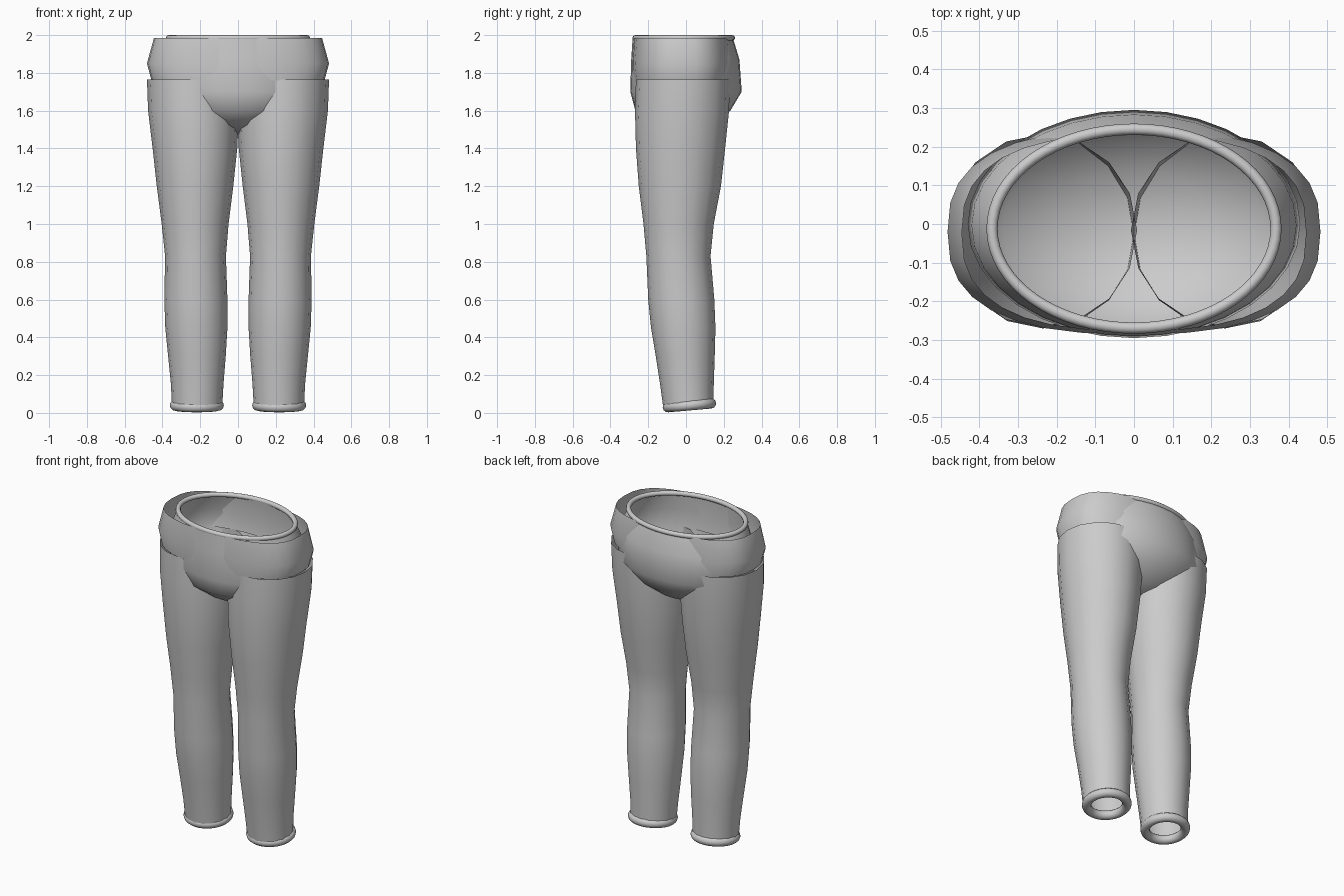
import bpy, bmesh, math
from mathutils import Matrix, Vector

if "Cube" in bpy.data.objects:
    bpy.data.objects.remove(bpy.data.objects["Cube"])

cloth = bpy.data.materials.new("grey_cloth")
cloth.diffuse_color = (0.6, 0.6, 0.6, 1)
cloth.use_nodes = True
cloth.node_tree.nodes["Principled BSDF"].inputs["Base Color"].default_value = cloth.diffuse_color


def finish(name, bm, angle=60):
    bmesh.ops.recalc_face_normals(bm, faces=bm.faces)
    me = bpy.data.meshes.new(name)
    bm.to_mesh(me)
    bm.free()
    ob = bpy.data.objects.new(name, me)
    bpy.context.collection.objects.link(ob)
    me.materials.append(cloth)
    bpy.ops.object.select_all(action='DESELECT')
    ob.select_set(True)
    bpy.context.view_layer.objects.active = ob
    bpy.ops.object.shade_smooth_by_angle(angle=math.radians(angle))
    return ob


def loft(name, sections, sides, power=2.0, tip=None):
    """Open shell through oval sections (z, x0, x1, y0, y1), optionally closed at a tip."""
    bm = bmesh.new()
    rings = []
    for z, x0, x1, y0, y1 in sections:
        ring = []
        for i in range(sides):
            a = 2 * math.pi * i / sides
            c, s = math.cos(a), math.sin(a)
            px = math.copysign(abs(c) ** (2 / power), c)
            py = math.copysign(abs(s) ** (2 / power), s)
            ring.append(bm.verts.new(((x0 + x1) / 2 + px * (x1 - x0) / 2,
                                      (y0 + y1) / 2 + py * (y1 - y0) / 2, z)))
        rings.append(ring)
    for a, b in zip(rings, rings[1:]):
        for i in range(sides):
            j = (i + 1) % sides
            bm.faces.new((a[i], a[j], b[j], b[i]))
    if tip:
        t = bm.verts.new(tip)
        for i in range(sides):
            bm.faces.new((rings[-1][i], rings[-1][(i + 1) % sides], t))
    return finish(name, bm)


def oval_ring(name, centre, rx, ry, tube, tilt=0.0, n=48, m=12):
    """Rolled hem: round tube along an oval, tilted about x."""
    bm = bmesh.new()
    rot = Matrix.Rotation(tilt, 3, 'X')
    grid = []
    for i in range(n):
        a = 2 * math.pi * i / n
        out = Vector((math.cos(a) / rx, math.sin(a) / ry, 0)).normalized()
        p = Vector((rx * math.cos(a), ry * math.sin(a), 0))
        row = []
        for k in range(m):
            b = 2 * math.pi * k / m
            q = p + out * tube * math.cos(b) + Vector((0, 0, tube * math.sin(b)))
            row.append(bm.verts.new(rot @ q + Vector(centre)))
        grid.append(row)
    for i in range(n):
        for k in range(m):
            a, b = grid[i], grid[(i + 1) % n]
            l = (k + 1) % m
            bm.faces.new((a[k], b[k], b[l], a[l]))
    return finish(name, bm)


# Rounded seat, closed at the crotch
seat = [(1.98, -.37, .37, -.283, .25), (1.87, -.42, .42, -.290, .283),
        (1.70, -.43, .43, -.295, .295), (1.60, -.34, .34, -.268, .235),
        (1.525, -.20, .20, -.175, .145)]
loft("seat", seat, 32, tip=(0, -.02, 1.47))

# Flared hip band, open above and below
band = [(1.985, -.445, .445, -.275, .23), (1.85, -.482, .482, -.285, .245),
        (1.76, -.458, .458, -.277, .235)]
loft("hip_band", band, 32, power=2.6)

# Rolled waist hem
oval_ring("waist_hem", (0, -.012, 1.985), .367, .257, .0145, n=64)

# Legs: height, inner x, outer x, front y, back y
leg = [(1.766, -.008, .482, -.265, .232), (1.60, -.006, .476, -.270, .228),
       (1.40, .004, .452, -.265, .207), (1.20, .025, .430, -.250, .185),
       (1.00, .050, .404, -.225, .147), (.83, .064, .386, -.210, .130),
       (.60, .056, .390, -.200, .150), (.45, .056, .385, -.185, .156),
       (.30, .065, .370, -.160, .152), (.15, .077, .355, -.137, .147),
       (.04, .083, .350, -.122, .145)]
for side, sign in (("right", 1), ("left", -1)):
    sections = [(z, sign * a, sign * b, y0, y1) for z, a, b, y0, y1 in leg]
    loft(side + "_leg", sections, 16)
    # Rolled ankle hem
    oval_ring(side + "_ankle_hem", (sign * .218, .018, .040), .116, .115, .027,
              tilt=math.radians(5))
